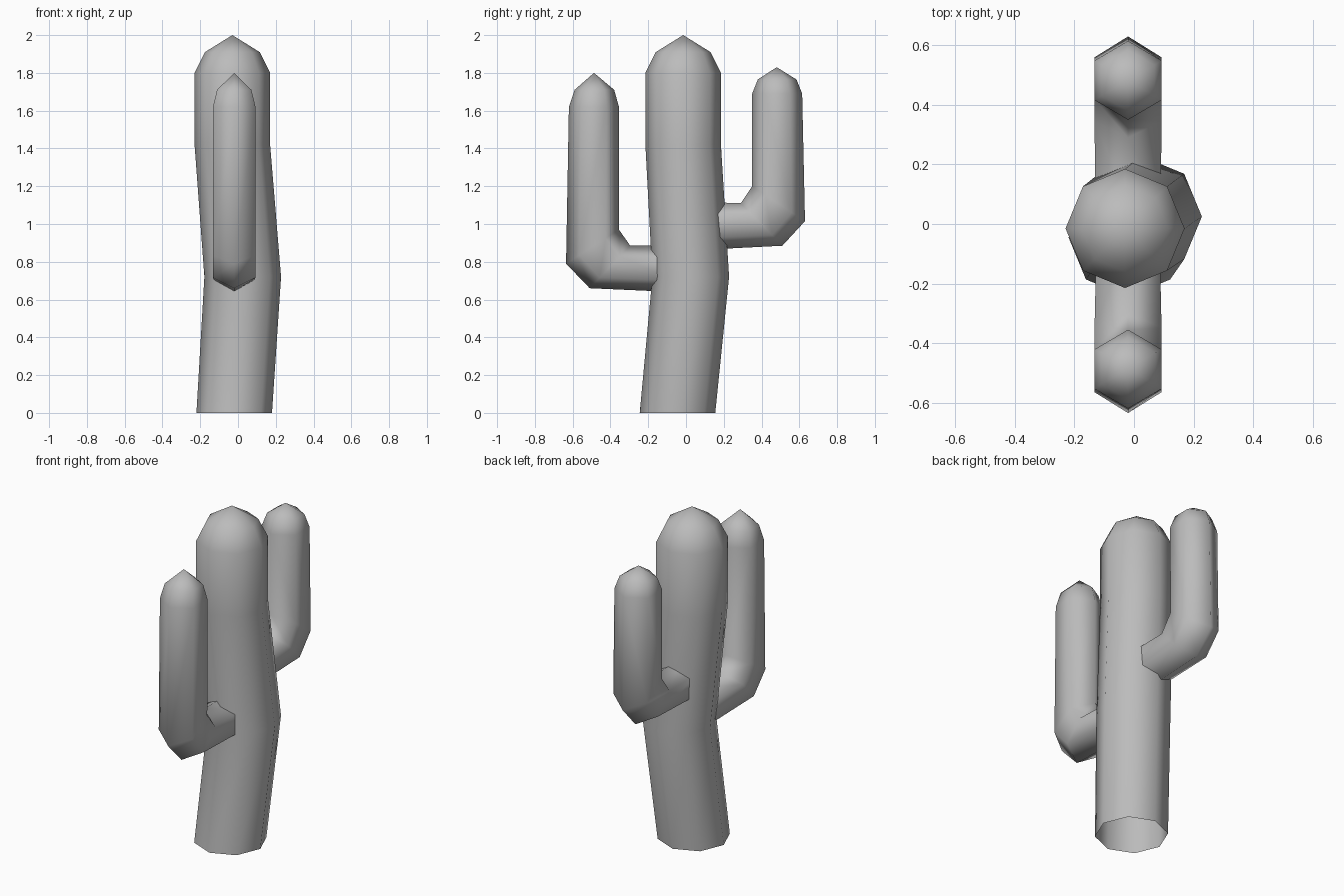
import bpy, bmesh
from math import cos, sin, tau
from mathutils import Vector

cube = bpy.data.objects.get("Cube")
if cube:
    bpy.data.objects.remove(cube, do_unlink=True)

# Single plain colour
grey = bpy.data.materials.new("plain_grey")
grey.use_nodes = True
colour = (0.5, 0.5, 0.5, 1)
grey.diffuse_color = colour
grey.node_tree.nodes["Principled BSDF"].inputs["Base Color"].default_value = colour


def tube(name, rings, tip):
    """Skin a list of vertex rings, close the end with a pointed tip."""
    bm = bmesh.new()
    loops = [[bm.verts.new(p) for p in ring] for ring in rings]
    top = bm.verts.new(tip)
    n = len(loops[0])
    for i in range(n):
        j = (i + 1) % n
        for a, b in zip(loops, loops[1:]):
            bm.faces.new((a[i], a[j], b[j], b[i]))
        bm.faces.new((loops[-1][i], loops[-1][j], top))
    bmesh.ops.recalc_face_normals(bm, faces=bm.faces)
    mesh = bpy.data.meshes.new(name)
    bm.to_mesh(mesh)
    bm.free()
    mesh.materials.append(grey)
    mesh.shade_smooth()
    obj = bpy.data.objects.new(name, mesh)
    bpy.context.collection.objects.link(obj)
    return obj


def ring(centre, u, v, sides):
    return [centre + u * cos(tau * k / sides) + v * sin(tau * k / sides)
            for k in range(sides)]


# Trunk: eight-sided, leaning, open at the base (x, y, z, radius)
trunk_path = [(-0.02, -0.045, 0, 0.2), (0.025, 0.025, 0.72, 0.203),
              (-0.03, -0.015, 1.42, 0.2), (-0.03, -0.015, 1.8, 0.2),
              (-0.03, -0.015, 1.91, 0.145)]
tube("trunk", [ring(Vector((x, y, z)), Vector((r, 0, 0)), Vector((0, r, 0)), 8)
               for x, y, z, r in trunk_path], (-0.03, -0.015, 2))


def arm(name, outer, inner, tip):
    """Six-sided bent arm from its outer and inner (y, z) outlines."""
    rings = []
    for o, i in zip(outer, inner):
        a, b = Vector((-0.02, *o)), Vector((-0.02, *i))
        half = (a - b) / 2
        width = min(half.length, 0.13)
        rings.append(ring((a + b) / 2, half, Vector((width, 0, 0)), 6))
    tube(name, rings, (-0.02, *tip))


# Arms: root hidden in the trunk, elbow, upright, rounded end
arm("front_arm",
    [(-0.06, 0.64), (-0.51, 0.66), (-0.635, 0.79), (-0.62, 1.62), (-0.59, 1.71)],
    [(-0.06, 0.885), (-0.295, 0.885), (-0.355, 0.97), (-0.355, 1.62), (-0.38, 1.71)],
    (-0.487, 1.8))
arm("back_arm",
    [(0.08, 0.863), (0.51, 0.885), (0.63, 1.015), (0.615, 1.69), (0.585, 1.765)],
    [(0.08, 1.117), (0.29, 1.11), (0.35, 1.2), (0.35, 1.69), (0.38, 1.765)],
    (0.48, 1.83))
